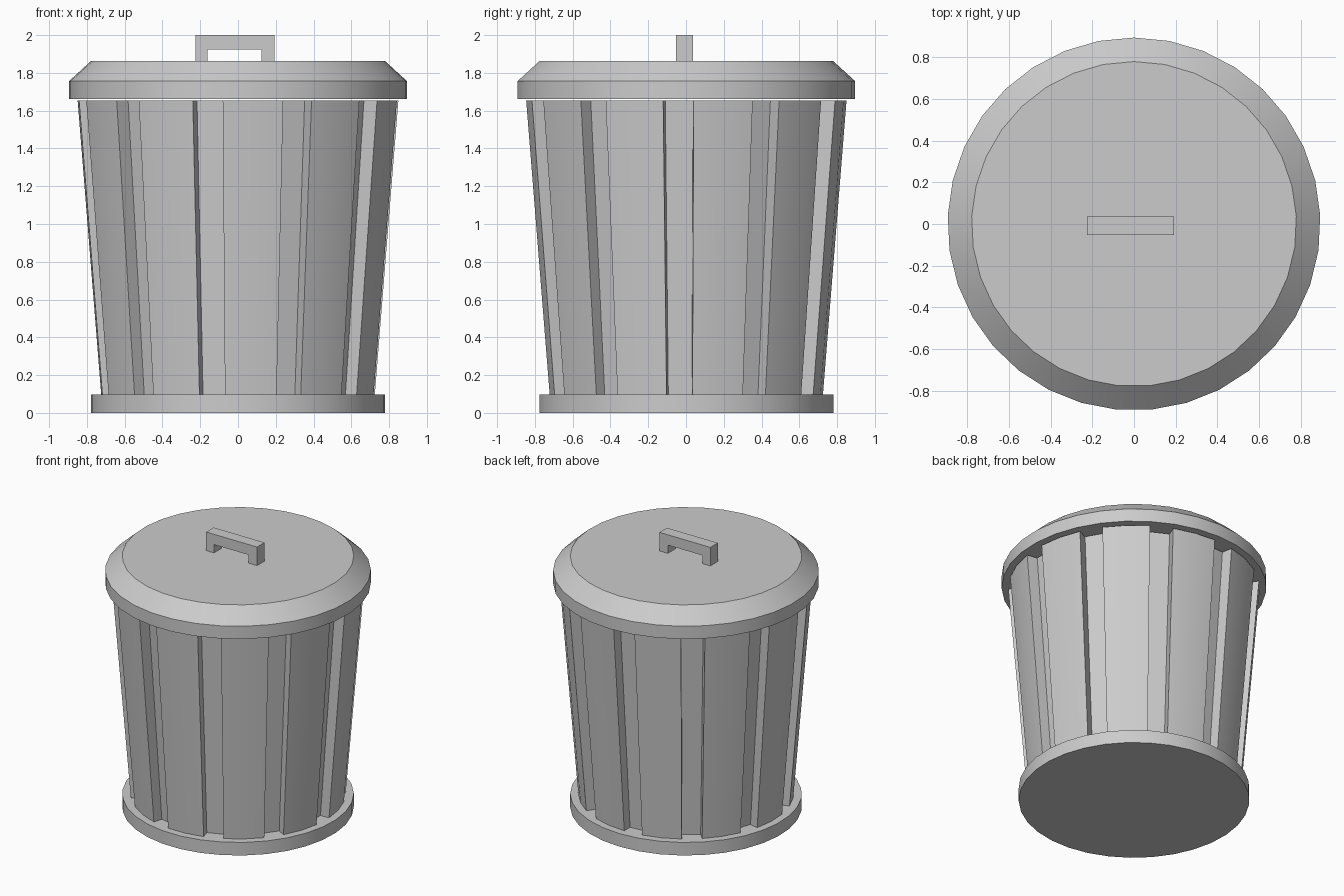
import bpy, math

if "Cube" in bpy.data.objects:
    bpy.data.objects.remove(bpy.data.objects["Cube"])

SIDES = 33
STEP = 2 * math.pi / SIDES
START = -STEP / 2          # a flat facet faces the front


def make_object(name, verts, faces):
    mesh = bpy.data.meshes.new(name)
    mesh.from_pydata(verts, [], faces)
    mesh.update()
    mesh.shade_smooth()
    mesh.set_sharp_from_angle(angle=math.radians(30))
    obj = bpy.data.objects.new(name, mesh)
    bpy.context.collection.objects.link(obj)
    return obj


def loft(name, rings):
    """Capped stack of rings; each ring is (z, [(angle, radius), ...])."""
    n = len(rings[0][1])
    verts = [(r * math.sin(a), -r * math.cos(a), z) for z, ring in rings for a, r in ring]
    faces = [tuple(range(n))[::-1]]
    for k in range(len(rings) - 1):
        for i in range(n):
            j = (i + 1) % n
            faces.append((k * n + i, k * n + j, (k + 1) * n + j, (k + 1) * n + i))
    faces.append(tuple(range((len(rings) - 1) * n, len(rings) * n)))
    return make_object(name, verts, faces)


def circle(r):
    return [(START + i * STEP, r) for i in range(SIDES)]


def ribbed(r_out, r_in):
    """Eleven raised slats two facets wide, split by one-facet grooves."""
    ring = []
    for i in range(0, SIDES, 3):
        a = START + i * STEP
        ring += [(a, r_out), (a + STEP, r_out), (a + 2 * STEP, r_out),
                 (a + 2 * STEP, r_in), (a + 3 * STEP, r_in)]
    return ring


# Base disc, tapered ribbed body, chamfered lid
loft("base", [(0, circle(0.78)), (0.097, circle(0.78))])
loft("slatted_body", [(0.097, ribbed(0.725, 0.657)), (1.655, ribbed(0.85, 0.77))])
loft("lid", [(1.662, circle(0.895)), (1.757, circle(0.895)), (1.862, circle(0.78))])

# Handle: square arch profile extruded along y
profile = [(-0.225, 1.862), (-0.161, 1.862), (-0.161, 1.923), (0.124, 1.923),
           (0.124, 1.862), (0.193, 1.862), (0.193, 2.0), (-0.225, 2.0)]
n = len(profile)
verts = [(x, y, z) for y in (-0.052, 0.036) for x, z in profile]
faces = [tuple(range(n)), tuple(range(2 * n - 1, n - 1, -1))]
faces += [(i, i + n, (i + 1) % n + n, (i + 1) % n) for i in range(n)]
make_object("lid_handle", verts, faces)
